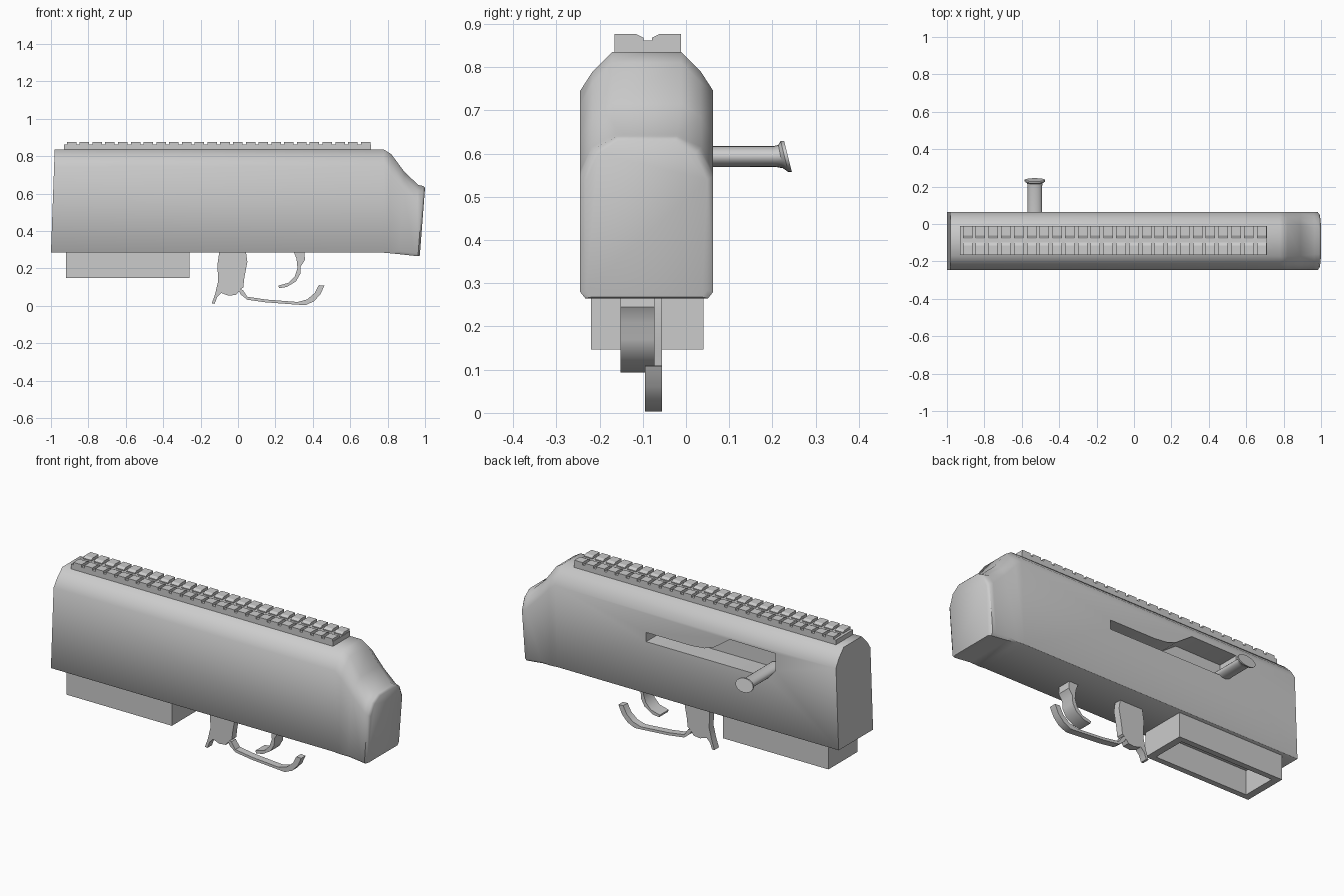
import bpy, bmesh, math

if "Cube" in bpy.data.objects:
    bpy.data.objects.remove(bpy.data.objects["Cube"])

YC = -0.091  # centre plane of the body


def finish(name, bm, angle=None):
    bmesh.ops.recalc_face_normals(bm, faces=bm.faces)
    me = bpy.data.meshes.new(name)
    bm.to_mesh(me)
    bm.free()
    ob = bpy.data.objects.new(name, me)
    bpy.context.collection.objects.link(ob)
    if angle:
        smooth(ob, angle)
    return ob


def smooth(ob, angle):
    bpy.ops.object.select_all(action='DESELECT')
    ob.select_set(True)
    bpy.context.view_layer.objects.active = ob
    bpy.ops.object.shade_smooth_by_angle(angle=math.radians(angle))


def loft(name, rings, angle=None):
    bm = bmesh.new()
    vs = [[bm.verts.new(p) for p in r] for r in rings]
    n = len(rings[0])
    for a, b in zip(vs, vs[1:]):
        for i in range(n):
            j = (i + 1) % n
            bm.faces.new((a[i], a[j], b[j], b[i]))
    bm.faces.new(vs[0])
    bm.faces.new(vs[-1])
    return finish(name, bm, angle)


def prism(name, pts, y0, y1, angle=None):
    return loft(name, [[(x, y, z) for x, z in pts] for y in (y0, y1)], angle)


def add_box(bm, x0, x1, y0, y1, z0, z1):
    r = bmesh.ops.create_cube(bm, size=1)
    for v in r['verts']:
        v.co.x = x1 if v.co.x > 0 else x0
        v.co.y = y1 if v.co.y > 0 else y0
        v.co.z = z1 if v.co.z > 0 else z0


def cut(ob, cutter):
    cutter.hide_render = True
    m = ob.modifiers.new("cut", 'BOOLEAN')
    m.operation = 'DIFFERENCE'
    m.solver = 'EXACT'
    m.object = cutter
    bpy.context.view_layer.objects.active = ob
    bpy.ops.object.modifier_apply(modifier=m.name)
    bpy.data.objects.remove(cutter)


def body_ring(xb, xt, zb, zs, zm, zt, w=0.154, wm=0.125, wt=0.08):
    half = [(w - 0.012, zb), (w, zb + 0.015), (w, zs), (wm, zm), (wt, zt)]
    if zb > 0.28:
        half[0] = (w - 0.001, zb)
        half[1] = (w, zb + 0.001)
    prof = half + [(-y, z) for y, z in reversed(half)]
    return [(xb + (xt - xb) * (z - zb) / (zt - zb), YC + y, z) for y, z in prof]


# Main housing, with a dropped nose
body = loft("housing", [
    body_ring(-1.0, -0.98, 0.285, 0.745, 0.79, 0.835),
    body_ring(0.76, 0.78, 0.285, 0.745, 0.79, 0.835),
    body_ring(0.80, 0.82, 0.282, 0.71, 0.765, 0.81),
    body_ring(0.86, 0.89, 0.276, 0.635, 0.685, 0.715),
    body_ring(0.94, 0.965, 0.267, 0.56, 0.615, 0.645, wm=0.127, wt=0.072),
    body_ring(0.962, 0.99, 0.265, 0.547, 0.61, 0.64, wm=0.122, wt=0.07),
    body_ring(0.972, 1.0, 0.268, 0.54, 0.6, 0.63, w=0.14, wm=0.112, wt=0.066),
])

# Side opening: tall port running into a narrow slot
port = [(0.205, 0.578), (0.205, 0.63), (-0.08, 0.63), (-0.16, 0.638), (-0.22, 0.66),
        (-0.27, 0.695), (-0.32, 0.73), (-0.605, 0.727), (-0.605, 0.63), (-0.56, 0.578)]
cut(body, prism("port_cutter", port, -0.06, 0.1))
smooth(body, 50)

# Lower open-ended well
bm = bmesh.new()
add_box(bm, -0.92, -0.26, -0.22, 0.04, 0.147, 0.287)
well = finish("lower_well", bm)
bm = bmesh.new()
add_box(bm, -0.88, -0.30, -0.188, 0.008, 0.1, 0.284)
cut(well, finish("well_cutter", bm))

# Top rail: base strip and two mirrored rows of teeth
bm = bmesh.new()
add_box(bm, -0.93, 0.71, -0.165, -0.012, 0.83, 0.862)
finish("rail_base", bm)
bm = bmesh.new()
RY, PITCH = -0.0885, 1.64 / 24
for i in range(24):
    x0 = -0.915 + i * PITCH
    x1 = x0 + 0.051
    for s in (-1, 1):
        prof = [(0.0765, 0.86), (0.0765, 0.876), (0.026, 0.876), (0.01, 0.868), (0.01, 0.86)]
        a, b = [[bm.verts.new((x, RY + s * y, z)) for y, z in prof] for x in (x0, x1)]
        bm.faces.new(a)
        bm.faces.new(b)
        for k in range(5):
            j = (k + 1) % 5
            bm.faces.new((a[k], a[j], b[j], b[k]))
finish("rail_teeth", bm)

# Side handle: oval stem, flared into a tilted end disc
def oval(y, rx, rz, tilt=0.0, n=20):
    out = []
    for k in range(n):
        t = 2 * math.pi * k / n
        z = rz * math.sin(t)
        out.append((-0.53 + rx * math.cos(t), y - tilt * z, 0.593 + z))
    return out


loft("side_handle", [
    oval(-0.05, 0.039, 0.025), oval(0.205, 0.039, 0.024, 0.1),
    oval(0.219, 0.042, 0.027, 0.2), oval(0.228, 0.055, 0.036, 0.25),
    oval(0.236, 0.055, 0.036, 0.25),
], 40)

# Rear post of the guard
prism("guard_post", [
    (-0.10, 0.29), (-0.11, 0.22), (-0.106, 0.13), (-0.122, 0.065), (-0.14, 0.012),
    (-0.125, 0.01), (-0.112, 0.045), (-0.09, 0.068), (-0.05, 0.054), (-0.01, 0.058),
    (0.01, 0.085), (0.028, 0.098), (0.034, 0.15), (0.05, 0.235), (0.042, 0.29)],
    -0.095, -0.055, 35)

# Curved guard bar
prism("guard_bar", [
    (0.0, 0.09), (0.025, 0.085), (0.05, 0.048), (0.15, 0.033), (0.32, 0.02),
    (0.37, 0.034), (0.41, 0.068), (0.432, 0.11), (0.462, 0.108), (0.44, 0.06),
    (0.405, 0.023), (0.36, 0.003), (0.30, 0.007), (0.15, 0.018), (0.05, 0.032),
    (0.015, 0.06)], -0.095, -0.055, 35)

# Curved lever inside the guard
prism("curved_lever", [
    (0.297, 0.29), (0.313, 0.25), (0.318, 0.2), (0.303, 0.155), (0.27, 0.122),
    (0.215, 0.108), (0.22, 0.094), (0.26, 0.1), (0.31, 0.13), (0.333, 0.17),
    (0.335, 0.21), (0.358, 0.245), (0.355, 0.29)], -0.152, -0.073, 35)
